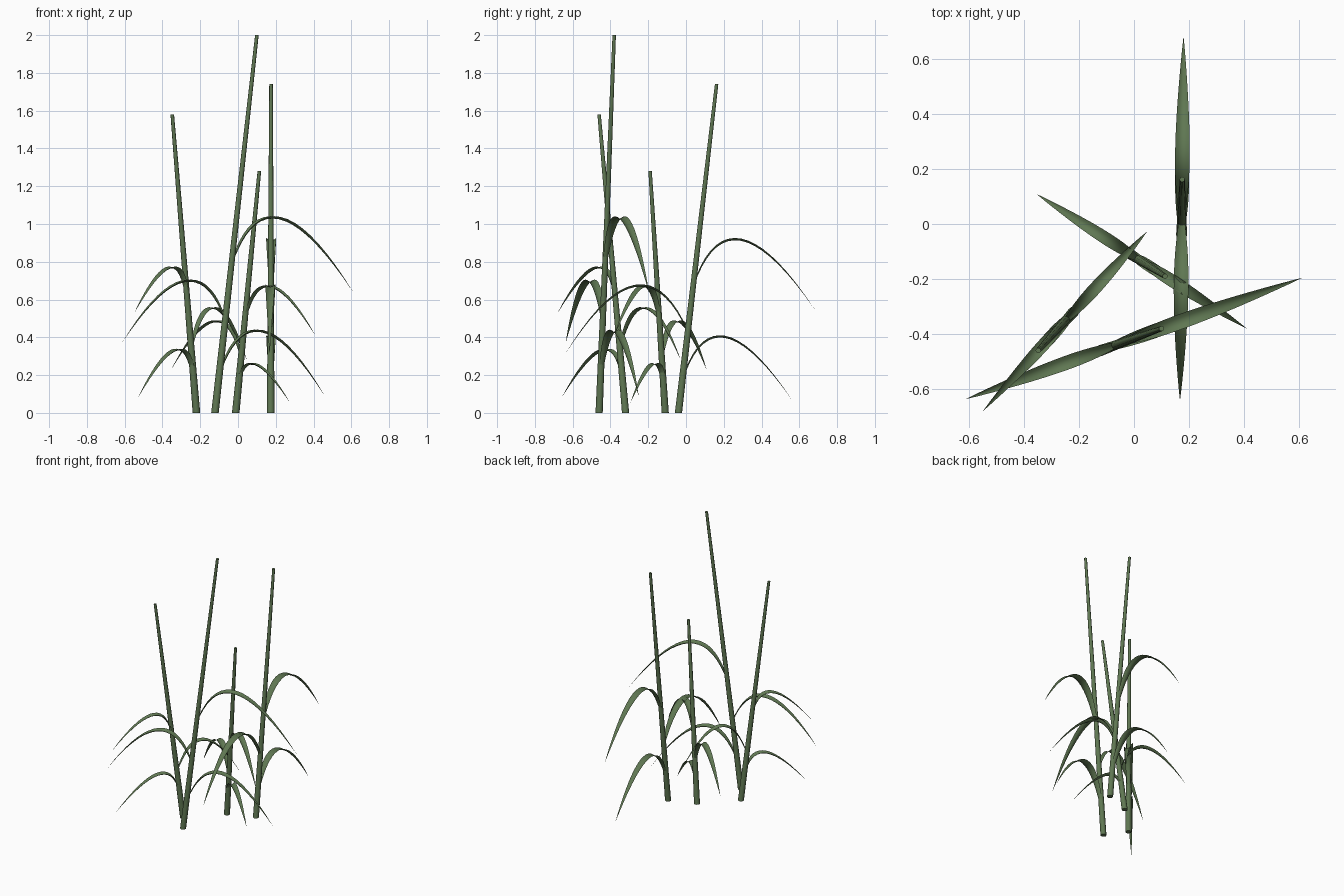
import bpy, bmesh, math
from mathutils import Vector

if "Cube" in bpy.data.objects:
    bpy.data.objects.remove(bpy.data.objects["Cube"])

green = bpy.data.materials.new("reed green")
green.diffuse_color = (0.115, 0.185, 0.085, 1)
green.use_nodes = True
green.node_tree.nodes["Principled BSDF"].inputs["Base Color"].default_value = green.diffuse_color


def finish(name, bm):
    bmesh.ops.recalc_face_normals(bm, faces=bm.faces)
    me = bpy.data.meshes.new(name)
    bm.to_mesh(me)
    bm.free()
    me.materials.append(green)
    ob = bpy.data.objects.new(name, me)
    bpy.context.collection.objects.link(ob)
    bpy.ops.object.select_all(action='DESELECT')
    ob.select_set(True)
    bpy.context.view_layer.objects.active = ob
    bpy.ops.object.shade_smooth_by_angle(angle=math.radians(50))
    ob.select_set(False)


def stalk(name, base, top, r0=0.02, r1=0.0095, sides=10):
    # Tapered leaning stem with capped ends
    bm = bmesh.new()
    rings = []
    for c, r in ((base, r0), (top, r1)):
        rings.append([bm.verts.new((c.x + r * math.cos(2 * math.pi * i / sides),
                                    c.y + r * math.sin(2 * math.pi * i / sides), c.z))
                      for i in range(sides)])
    for i in range(sides):
        j = (i + 1) % sides
        bm.faces.new((rings[0][i], rings[0][j], rings[1][j], rings[1][i]))
    bm.faces.new(rings[0][::-1])
    bm.faces.new(rings[1])
    finish(name, bm)


def leaf(name, base, top, z0, peak_s, peak_z, tip_s, tip_z, n=18):
    # Arching blade in the stalk's lean plane; the arc passes through its peak
    lean = Vector((top.x - base.x, top.y - base.y, 0))
    out = lean.normalized()
    side = Vector((-out.y, out.x, 0))
    s0 = lean.length * z0 / top.z
    h, d, L = peak_z - z0, tip_z - z0, tip_s - s0
    cz = h + math.sqrt(h * h - h * d)
    tp = cz / (2 * cz - d)
    cs = (peak_s - s0 - tp * tp * L) / (2 * tp * (1 - tp))
    width = 0.03 + 0.036 * abs(L)
    bm = bmesh.new()
    rows = []
    for i in range(n + 1):
        t = i / n
        a, b = 2 * t * (1 - t), t * t
        p = base + out * (s0 + a * cs + b * L)
        p.z = z0 + a * cz + b * d
        tan = out * ((1 - 2 * t) * cs + t * L)
        tan.z = (1 - 2 * t) * cz + t * d
        up = tan.normalized().cross(side) * math.copysign(1, L)
        # blade outline: narrow foot, widest before the middle, pointed tip
        if t < 0.42:
            k = 0.4 + 0.6 * math.sin(math.pi / 2 * t / 0.42)
        else:
            k = max(0.0, math.cos(math.pi / 2 * (t - 0.42) / 0.58)) ** 0.85
        w = width / 2 * max(k, 0.01)
        rows.append([bm.verts.new(p + side * (w * e) + up * (w * 0.45 * (e * e - 0.5)))
                     for e in (-1, -0.5, 0, 0.5, 1)])
    for r, q in zip(rows, rows[1:]):
        for j in range(4):
            bm.faces.new((r[j], r[j + 1], q[j + 1], q[j]))
    finish(name, bm)


# base, top, then leaves: attach height, peak distance/height, tip distance/height
plants = [
    ((-0.22, -0.32, 0), (-0.348, -0.46, 1.58),
     [(0.55, 0.19, 0.77, 0.487, 0.53), (0.14, 0.14, 0.335, 0.455, 0.085),
      (0.34, -0.13, 0.555, -0.395, 0.28)]),
    ((-0.122, -0.46, 0), (0.10, -0.38, 2.0),
     [(0.78, 0.324, 1.035, 0.777, 0.64), (0.49, -0.143, 0.70, -0.52, 0.375),
      (0.20, 0.234, 0.435, 0.617, 0.09)]),
    ((-0.012, -0.11, 0), (0.113, -0.19, 1.28),
     [(0.46, 0.20, 0.67, 0.50, 0.41), (0.10, 0.10, 0.26, 0.34, 0.055),
      (0.29, -0.12, 0.485, -0.405, 0.23)]),
    ((0.173, -0.04, 0), (0.175, 0.162, 1.74),
     [(0.67, 0.30, 0.92, 0.72, 0.55), (0.17, 0.22, 0.405, 0.60, 0.07),
      (0.43, -0.20, 0.675, -0.60, 0.31)]),
]
for i, (b, t, leaves) in enumerate(plants, 1):
    b, t = Vector(b), Vector(t)
    stalk(f"stalk_{i}", b, t)
    for j, spec in enumerate(leaves, 1):
        leaf(f"leaf_{i}_{j}", b, t, *spec)
